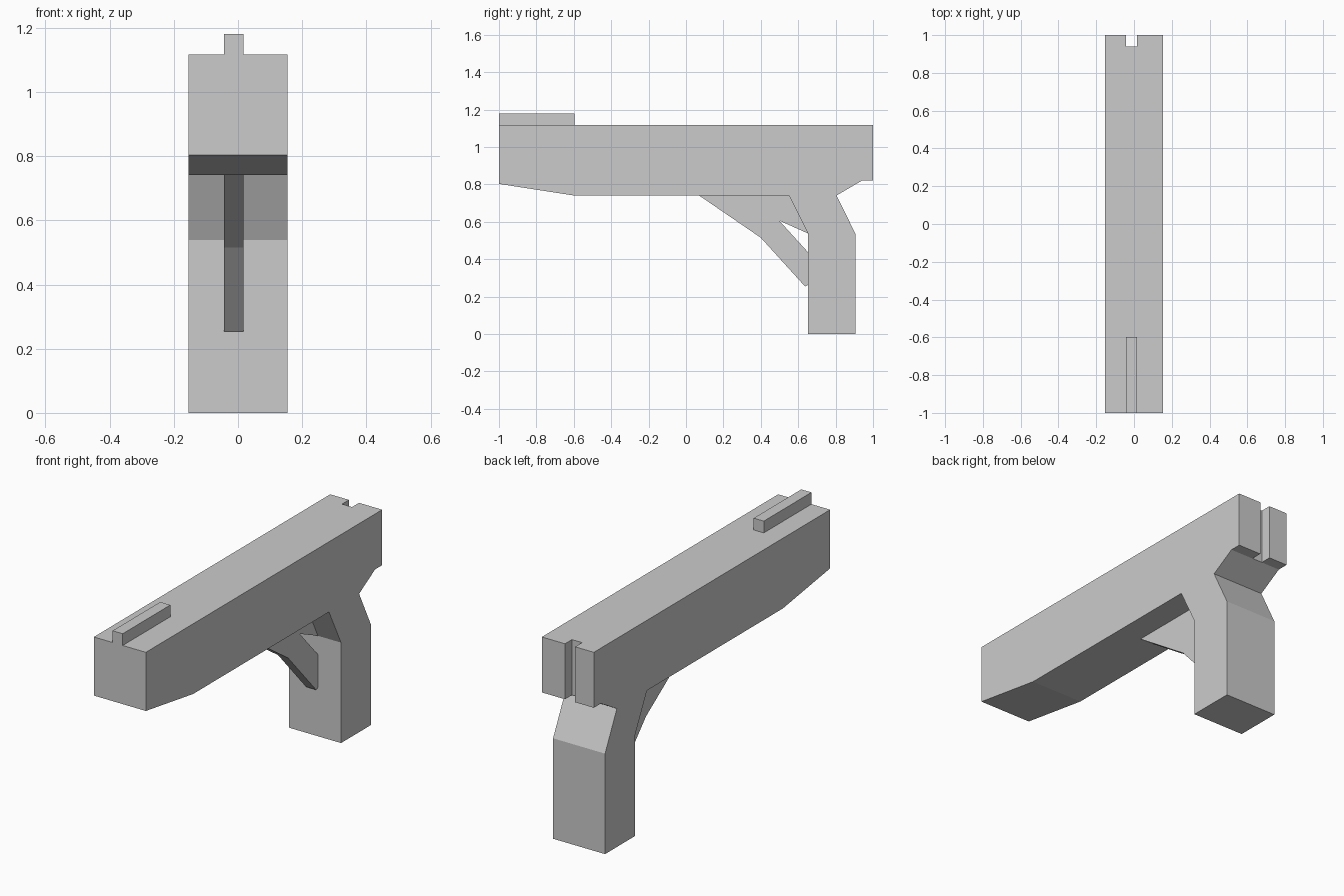
import bpy, bmesh

if "Cube" in bpy.data.objects:
    bpy.data.objects.remove(bpy.data.objects["Cube"])


def extrude_profile(name, outline, x0, x1):
    """Solid made from a side (y, z) outline pushed from x0 to x1."""
    bm = bmesh.new()
    face = bm.faces.new([bm.verts.new((x0, y, z)) for y, z in outline])
    new = bmesh.ops.extrude_face_region(bm, geom=[face])["geom"]
    verts = [v for v in new if isinstance(v, bmesh.types.BMVert)]
    bmesh.ops.translate(bm, verts=verts, vec=(x1 - x0, 0, 0))
    bmesh.ops.recalc_face_normals(bm, faces=bm.faces)
    mesh = bpy.data.meshes.new(name)
    bm.to_mesh(mesh)
    bm.free()
    obj = bpy.data.objects.new(name, mesh)
    bpy.context.collection.objects.link(obj)
    return obj


def rect(y0, y1, z0, z1):
    return [(y0, z0), (y1, z0), (y1, z1), (y0, z1)]


HALF = 0.154
RIB = (-0.043, 0.017)  # x range shared by sight, notch and guard

# Barrel housing and grip in one outline
body = extrude_profile("body_and_grip", [
    (-1, 1.117), (-1, 0.803), (-0.6, 0.741), (0.55, 0.741), (0.652, 0.538),
    (0.652, 0), (0.905, 0), (0.905, 0.538), (0.805, 0.741), (0.94, 0.82),
    (1, 0.82), (1, 1.117)], -HALF, HALF)

# Rear sight notch, cut through the full height of the back
cutter = extrude_profile("notch_cutter", rect(0.941, 1.1, 0.7, 1.3), *RIB)
cutter.hide_render = True
cutter.hide_set(True)
cut = body.modifiers.new("rear_notch", "BOOLEAN")
cut.operation = "DIFFERENCE"
cut.solver = "EXACT"
cut.object = cutter

# Raised front sight
extrude_profile("front_sight", rect(-1, -0.597, 1.117, 1.18), *RIB)

# Thin trigger guard with an open slot in front of the grip
extrude_profile("trigger_guard", [
    (0.07, 0.741), (0.40, 0.515), (0.637, 0.254), (0.652, 0.262),
    (0.652, 0.438), (0.498, 0.607), (0.652, 0.538), (0.55, 0.741)], *RIB)
